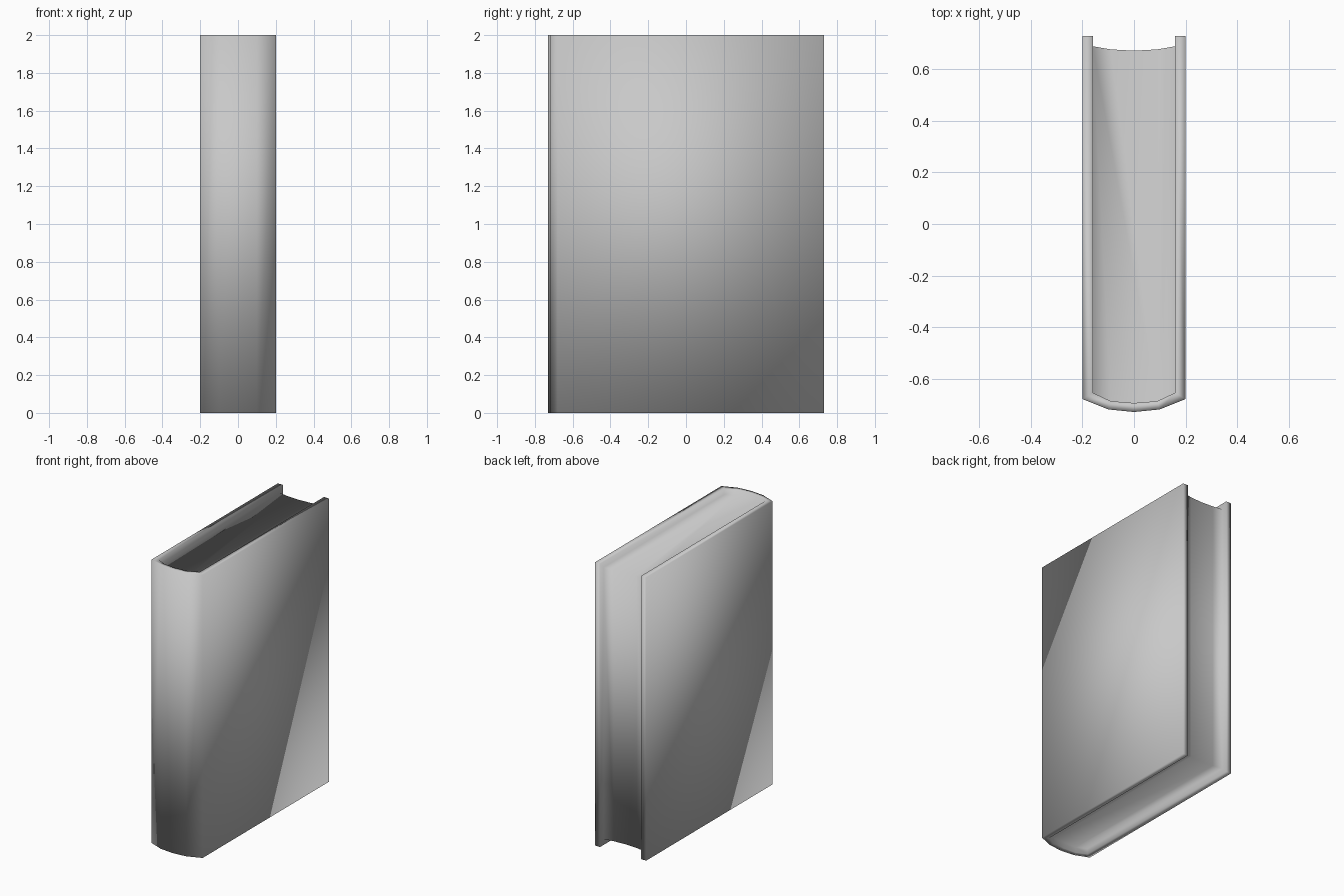
import bpy
import bmesh

if "Cube" in bpy.data.objects:
    bpy.data.objects.remove(bpy.data.objects["Cube"])

HEIGHT = 2.0
RECESS = 0.04          # how far the pages sit below the cover edge

# Plan outlines, running left board -> rounded spine -> right board
outer = [(-.20, .73), (-.20, -.68), (-.10, -.72), (0, -.73),
         (.10, -.72), (.20, -.68), (.20, .73)]
inner = [(-.16, .73), (-.16, -.655), (-.09, -.688), (0, -.695),
         (.09, -.688), (.16, -.655), (.16, .73)]
# Hollow front edge of the pages, left to right
fore = [(-.16, .69), (-.09, .678), (0, .673), (.09, .678), (.16, .69)]

bm = bmesh.new()


def ring(points, z):
    return [bm.verts.new((x, y, z)) for x, y in points]


def strip(a, b):
    """Quads between two matching rows of vertices."""
    for i in range(len(a) - 1):
        bm.faces.new((a[i], a[i + 1], b[i + 1], b[i]))


def book_end(z, z_page):
    """Cover rim, recess wall behind the spine and page surface at one end."""
    out, rim = ring(outer, z), ring(inner, z)
    page, edge = ring(inner[1:-1], z_page), ring(fore, z_page)
    strip(out, rim)
    strip(rim[1:-1], page)
    bm.faces.new(page + edge[::-1])
    return out, rim, page, edge


out_b, rim_b, page_b, edge_b = book_end(0, RECESS)
out_t, rim_t, page_t, edge_t = book_end(HEIGHT, HEIGHT - RECESS)

strip(out_b, out_t)     # outside of the boards and spine
strip(edge_b, edge_t)   # hollow front edge of the pages

# Open end and exposed inner face of each board
for end, near in ((0, 1), (-1, -2)):
    bm.faces.new((out_b[end], out_t[end], rim_t[end], rim_b[end]))
    bm.faces.new((rim_b[end], rim_t[end], rim_t[near], page_t[end],
                  edge_t[end], edge_b[end], page_b[end], rim_b[near]))

bmesh.ops.recalc_face_normals(bm, faces=bm.faces[:])
for face in bm.faces:
    face.smooth = True

mesh = bpy.data.meshes.new("book")
bm.to_mesh(mesh)
bm.free()

grey = bpy.data.materials.new("light grey")
grey.diffuse_color = (0.58, 0.58, 0.58, 1)
grey.use_nodes = True
grey.node_tree.nodes["Principled BSDF"].inputs["Base Color"].default_value = grey.diffuse_color
mesh.materials.append(grey)

book = bpy.data.objects.new("book", mesh)
bpy.context.collection.objects.link(book)
